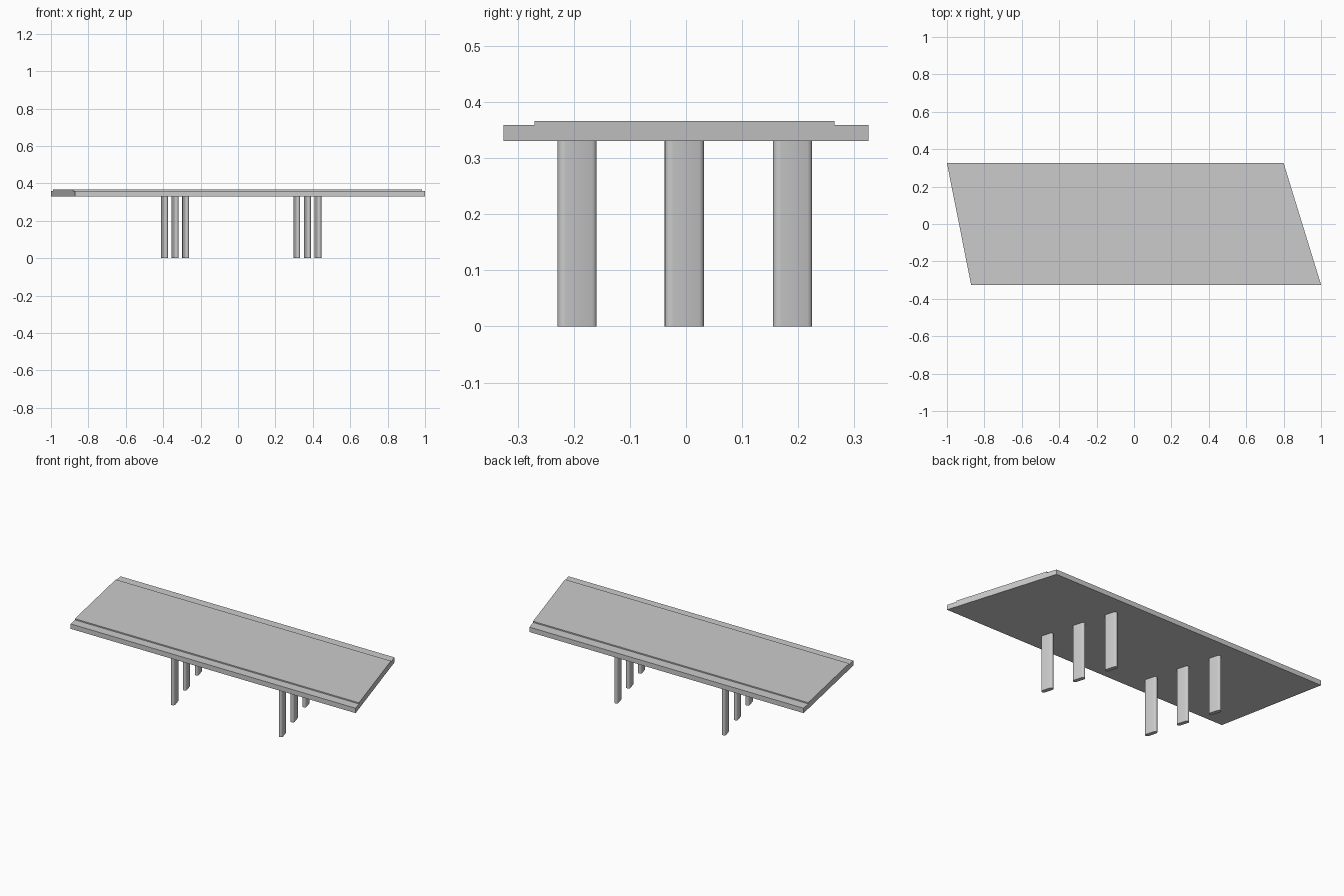
import bpy, bmesh, math

if "Cube" in bpy.data.objects:
    bpy.data.objects.remove(bpy.data.objects["Cube"])

HALF_W = 0.325
DECK_Z = 0.33


def finish(bm, name):
    bmesh.ops.recalc_face_normals(bm, faces=bm.faces)
    mesh = bpy.data.meshes.new(name)
    bm.to_mesh(mesh)
    bm.free()
    ob = bpy.data.objects.new(name, mesh)
    bpy.context.collection.objects.link(ob)
    return ob


def bridge_loops(name, first, second):
    """Solid between two matching closed outlines."""
    bm = bmesh.new()
    a = [bm.verts.new(p) for p in first]
    b = [bm.verts.new(p) for p in second]
    n = len(a)
    for i in range(n):
        j = (i + 1) % n
        bm.faces.new((a[i], a[j], b[j], b[i]))
    bm.faces.new(a[::-1])
    bm.faces.new(b)
    return finish(bm, name)


# skewed end lines of the deck, x as a function of y
def left_x(y):
    return -1.0 + (HALF_W - y) / (2 * HALF_W) * 0.129


def right_x(y):
    return 0.8 + (HALF_W - y) / (2 * HALF_W) * 0.2


# deck: cross-section with raised roadway, run between the skewed ends
section = [(-HALF_W, DECK_Z), (HALF_W, DECK_Z), (HALF_W, 0.359), (0.265, 0.359),
           (0.265, 0.366), (-0.27, 0.366), (-0.27, 0.359), (-HALF_W, 0.359)]
bridge_loops("bridge_deck",
             [(left_x(y), y, z) for y, z in section],
             [(right_x(y), y, z) for y, z in section])


# piers: slim round-ended columns turned to follow the skew
def pier(name, cx, cy, straight=0.0485, r=0.0117, seg=8):
    ang = math.atan2(0.96, -0.28)
    c, s = math.cos(ang), math.sin(ang)
    outline = []
    for side in (1, -1):
        for i in range(seg + 1):
            t = math.pi * i / seg - math.pi / 2
            u = side * (straight / 2 + r * math.cos(t))
            v = side * r * math.sin(t)
            outline.append((cx + u * c - v * s, cy + u * s + v * c))
    ob = bridge_loops(name, [(x, y, 0.0) for x, y in outline],
                      [(x, y, DECK_Z) for x, y in outline])
    bpy.ops.object.select_all(action='DESELECT')
    bpy.context.view_layer.objects.active = ob
    ob.select_set(True)
    bpy.ops.object.shade_smooth_by_angle(angle=math.radians(35))


for row, x0 in (("left", -0.337), ("right", 0.370)):
    for i, y in enumerate((-0.194, -0.003, 0.19)):
        pier(f"{row}_pier_{i + 1}", x0 - 0.295 * y, y)
